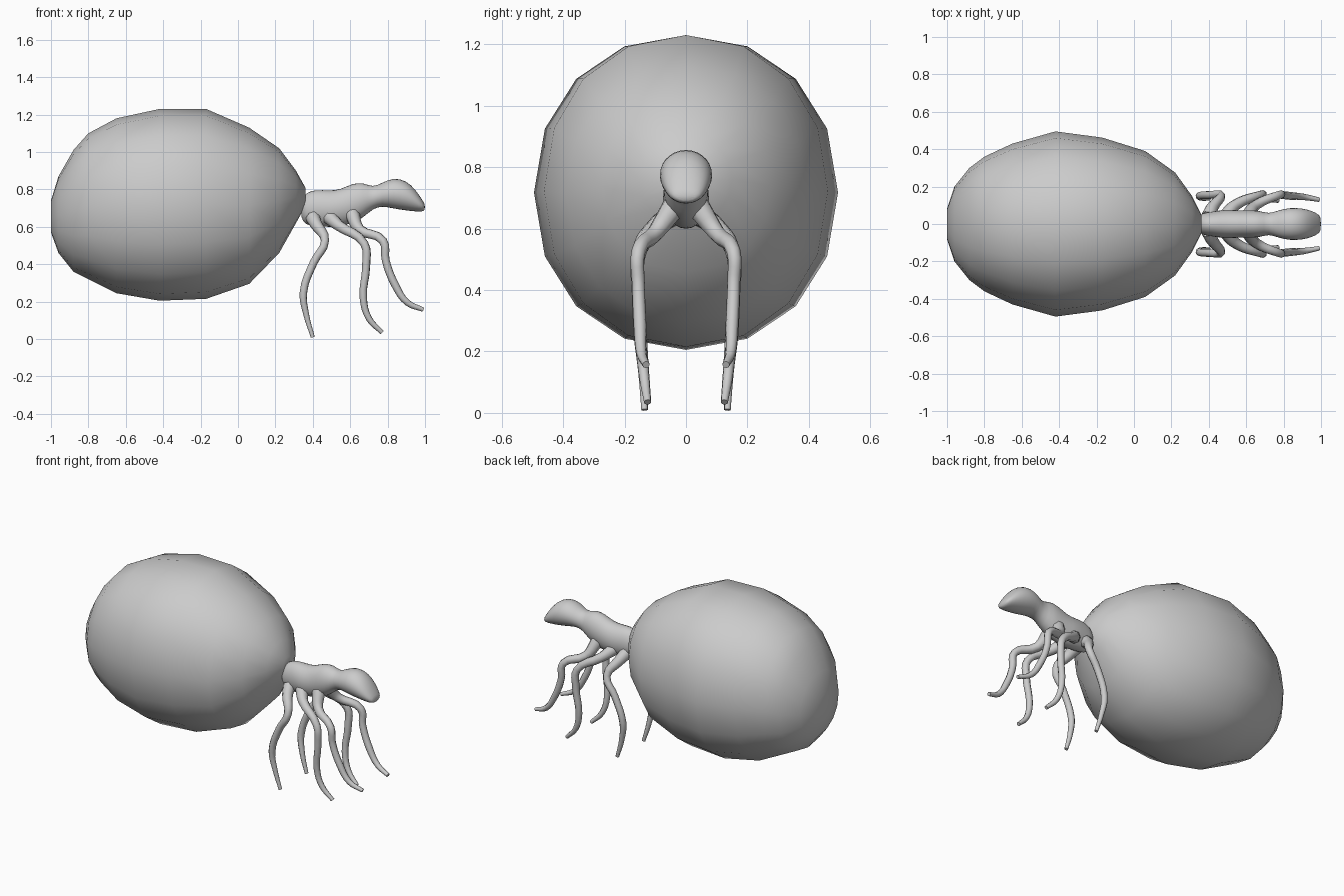
import bpy, bmesh, math


def shade(ob):
    for p in ob.data.polygons:
        p.use_smooth = True


def loft(name, rings, sides, power=1.0):
    """Skin of oval rings along x; each ring is (x, bottom z, top z, half width)."""
    bm = bmesh.new()
    loops = []
    for x, lo, hi, w in rings:
        loop = []
        for i in range(sides):
            a = 2 * math.pi * i / sides
            c, s = math.cos(a), math.sin(a)
            y = w * math.copysign(abs(c) ** power, c)
            z = (lo + hi) / 2 + (hi - lo) / 2 * math.copysign(abs(s) ** power, s)
            loop.append(bm.verts.new((x, y, z)))
        loops.append(loop)
    for a, b in zip(loops, loops[1:]):
        for i in range(sides):
            j = (i + 1) % sides
            bm.faces.new((a[i], a[j], b[j], b[i]))
    bm.faces.new(loops[0])
    bm.faces.new(loops[-1])
    bmesh.ops.recalc_face_normals(bm, faces=bm.faces)
    me = bpy.data.meshes.new(name)
    bm.to_mesh(me)
    bm.free()
    ob = bpy.data.objects.new(name, me)
    bpy.context.collection.objects.link(ob)
    shade(ob)
    return ob


def limb(name, pts, side):
    """Tapered tube through (x, y, z, radius) points."""
    cu = bpy.data.curves.new(name, 'CURVE')
    cu.dimensions = '3D'
    cu.bevel_depth = 1.0
    cu.bevel_resolution = 2
    cu.resolution_u = 4
    cu.use_fill_caps = True
    sp = cu.splines.new('BEZIER')
    sp.bezier_points.add(len(pts) - 1)
    for bp, (x, y, z, r) in zip(sp.bezier_points, pts):
        bp.co = (x, y * side, z)
        bp.radius = r
        bp.handle_left_type = bp.handle_right_type = 'AUTO'
    ob = bpy.data.objects.new(name, cu)
    bpy.context.collection.objects.link(ob)
    bpy.ops.object.select_all(action='DESELECT')
    ob.select_set(True)
    bpy.context.view_layer.objects.active = ob
    bpy.ops.object.convert(target='MESH')
    shade(bpy.context.object)


# Swollen abdomen, coarse sided
loft("abdomen", [
    (-1.00, 0.57, 0.74, 0.08), (-0.96, 0.46, 0.87, 0.20),
    (-0.88, 0.36, 1.01, 0.30), (-0.80, 0.32, 1.10, 0.36),
    (-0.65, 0.245, 1.18, 0.43), (-0.42, 0.205, 1.23, 0.495),
    (-0.17, 0.215, 1.23, 0.462), (0.06, 0.295, 1.13, 0.39),
    (0.22, 0.46, 1.02, 0.275), (0.31, 0.62, 0.90, 0.15),
    (0.36, 0.71, 0.81, 0.05)], 16, 0.94)

# Thorax and head in one skin
body = loft("thorax_and_head", [
    (0.335, 0.65, 0.74, 0.035), (0.36, 0.605, 0.785, 0.06),
    (0.42, 0.60, 0.803, 0.068), (0.49, 0.595, 0.795, 0.08),
    (0.55, 0.60, 0.803, 0.075), (0.61, 0.615, 0.835, 0.075),
    (0.67, 0.645, 0.84, 0.075), (0.72, 0.695, 0.812, 0.055),
    (0.77, 0.71, 0.837, 0.075), (0.83, 0.695, 0.866, 0.09),
    (0.90, 0.685, 0.85, 0.087), (0.95, 0.68, 0.80, 0.073),
    (0.985, 0.68, 0.745, 0.055), (1.00, 0.69, 0.72, 0.035)], 14)
sub = body.modifiers.new("smooth", 'SUBSURF')
sub.levels = sub.render_levels = 1

# Three pairs of legs
legs = {
    "rear_leg": [(0.40, 0.04, 0.65, 0.04), (0.42, 0.09, 0.61, 0.032),
                 (0.465, 0.15, 0.525, 0.023), (0.405, 0.155, 0.41, 0.022),
                 (0.35, 0.15, 0.25, 0.021), (0.365, 0.14, 0.13, 0.016),
                 (0.40, 0.135, 0.01, 0.011)],
    "middle_leg": [(0.49, 0.04, 0.65, 0.04), (0.54, 0.10, 0.605, 0.030),
                   (0.675, 0.155, 0.51, 0.023), (0.685, 0.155, 0.39, 0.022),
                   (0.67, 0.145, 0.22, 0.020), (0.70, 0.135, 0.11, 0.017),
                   (0.77, 0.125, 0.035, 0.012)],
    "front_leg": [(0.61, 0.04, 0.67, 0.04), (0.65, 0.10, 0.585, 0.028),
                  (0.775, 0.155, 0.525, 0.023), (0.79, 0.155, 0.42, 0.021),
                  (0.84, 0.15, 0.29, 0.021), (0.905, 0.145, 0.195, 0.017),
                  (0.99, 0.13, 0.157, 0.012)],
}
for leg, pts in legs.items():
    for label, side in (("right", -1), ("left", 1)):
        limb(f"{leg}_{label}", pts, side)
